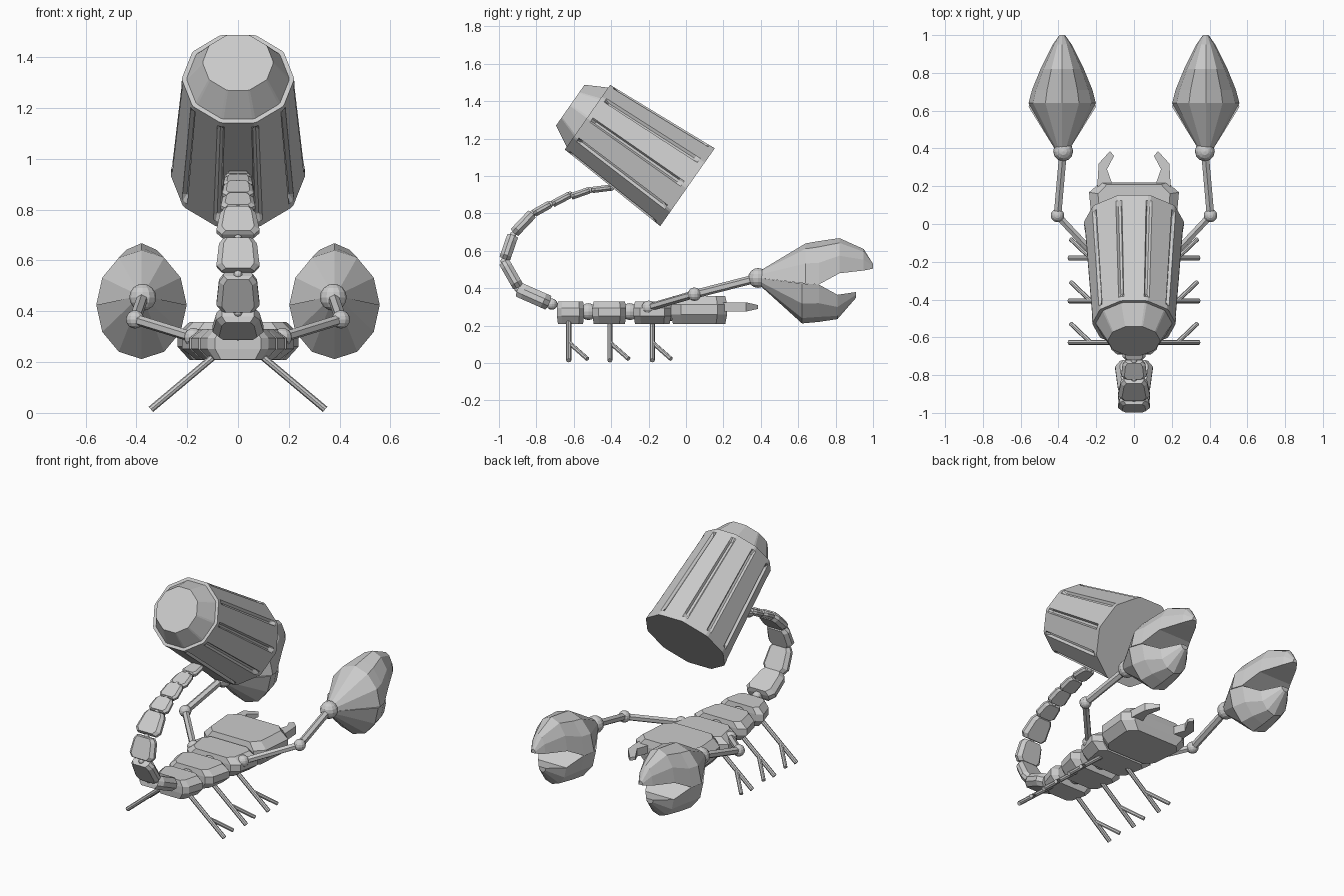
import bpy
import bmesh
from math import atan2, cos, pi, radians, sin
from mathutils import Matrix, Vector

cube = bpy.data.objects.get("Cube")
if cube:
    bpy.data.objects.remove(cube, do_unlink=True)

grey = bpy.data.materials.new("light_grey")
grey.use_nodes = True
colour = (0.6, 0.6, 0.6, 1)
grey.diffuse_color = colour
grey.node_tree.nodes["Principled BSDF"].inputs["Base Color"].default_value = colour


def finish(name, bm, matrix=None):
    """Turn a bmesh into a flat-shaded grey object."""
    if matrix:
        bm.transform(matrix)
    bmesh.ops.recalc_face_normals(bm, faces=bm.faces)
    mesh = bpy.data.meshes.new(name)
    bm.to_mesh(mesh)
    bm.free()
    mesh.materials.append(grey)
    obj = bpy.data.objects.new(name, mesh)
    bpy.context.collection.objects.link(obj)
    return obj


def loft(name, rings, matrix=None):
    """Skin a list of equal-length point rings and cap both ends."""
    bm = bmesh.new()
    loops = [[bm.verts.new(p) for p in ring] for ring in rings]
    for a, b in zip(loops, loops[1:]):
        for i in range(len(a)):
            j = (i + 1) % len(a)
            bm.faces.new((a[i], a[j], b[j], b[i]))
    bm.faces.new(loops[0])
    bm.faces.new(loops[-1])
    return finish(name, bm, matrix)


def ball(name, centre, radius):
    bm = bmesh.new()
    bmesh.ops.create_uvsphere(bm, u_segments=12, v_segments=8, radius=radius)
    return finish(name, bm, Matrix.Translation(centre))


def rod(name, start, end, radius, sides=8):
    start, end = Vector(start), Vector(end)
    bm = bmesh.new()
    bmesh.ops.create_cone(bm, cap_ends=True, segments=sides, radius1=radius,
                          radius2=radius, depth=(end - start).length)
    turn = (end - start).to_track_quat('Z', 'Y').to_matrix().to_4x4()
    return finish(name, bm, Matrix.Translation((start + end) / 2) @ turn)


def plate(name, start, end, w0, w1, thick, inset=0.75):
    """Eight-sided armour plate between two (y, z) points."""
    (y0, z0), (y1, z1) = start, end
    half = Vector((y1 - y0, z1 - z0)).length / 2
    cut = half * 0.35
    outline = [(w0 * 0.75, -half), (w0, cut - half), (w1, half - cut), (w1 * 0.75, half)]
    outline += [(-x, y) for x, y in reversed(outline)]
    levels = [(-0.5, inset, 0.93), (-0.15, 1, 1), (0.2, 1, 1), (0.5, inset, 0.93)]
    rings = [[(x * sx, y * sy, thick * h) for x, y in outline] for h, sx, sy in levels]
    place = Matrix.Translation((0, (y0 + y1) / 2, (z0 + z1) / 2))
    return loft(name, rings, place @ Matrix.Rotation(atan2(z1 - z0, y1 - y0), 4, 'X'))


# Ten-sided canister with a groove along each corner and a tapered end cap
def canister_ring(radius, z, groove=0.0):
    corners = [Vector((cos(i * pi / 5), sin(i * pi / 5), 0)) * radius for i in range(10)]
    ring = []
    for i, corner in enumerate(corners):
        before, after = corners[i - 1], corners[(i + 1) % 10]
        ring += [corner.lerp(before, 0.11),
                 corner.lerp(before, 0.05) * (1 - groove / radius),
                 corner.lerp(after, 0.05) * (1 - groove / radius),
                 corner.lerp(after, 0.11)]
    return [p + Vector((0, 0, z)) for p in ring]


length, wide, narrow = 0.653, 0.267, 0.222
rings = []
for t, groove in [(0, 0), (0.05, 0), (0.09, 0.018), (0.92, 0.018), (0.96, 0), (1, 0)]:
    rings.append(canister_ring(wide + (narrow - wide) * t, length * t, groove))
rings += [canister_ring(0.203, length), canister_ring(0.14, length + 0.112)]
loft("canister", rings,
     Matrix.Translation((0, 0.008, 0.94)) @ Matrix.Rotation(radians(55), 4, 'X'))

# Body plates and head
plate("rear_body_plate", (-0.69, 0.27), (-0.545, 0.27), 0.12, 0.15, 0.12)
plate("middle_body_plate", (-0.5, 0.27), (-0.32, 0.27), 0.155, 0.185, 0.12)
plate("front_body_plate", (-0.28, 0.27), (-0.08, 0.27), 0.19, 0.22, 0.12)
plate("head", (-0.08, 0.283), (0.22, 0.283), 0.22, 0.238, 0.15, 0.8)
for y, z, r in [(-0.717, 0.315, 0.03), (-0.522, 0.275, 0.045),
                (-0.3, 0.275, 0.045), (-0.08, 0.275, 0.05)]:
    ball("body_joint", (0, y, z), r)

# Curled tail: start, end, half widths and thickness of each plate
tail = [
    ((-0.73, 0.32), (-0.9, 0.395), 0.1, 0.085, 0.08),
    ((-0.895, 0.405), (-0.975, 0.545), 0.085, 0.075, 0.06),
    ((-0.97, 0.555), (-0.925, 0.685), 0.085, 0.075, 0.06),
    ((-0.92, 0.695), (-0.82, 0.8), 0.085, 0.07, 0.055),
    ((-0.815, 0.8), (-0.725, 0.85), 0.068, 0.06, 0.042),
    ((-0.715, 0.85), (-0.62, 0.9), 0.062, 0.055, 0.038),
    ((-0.615, 0.89), (-0.515, 0.925), 0.058, 0.052, 0.036),
    ((-0.505, 0.925), (-0.4, 0.938), 0.053, 0.045, 0.033),
]
for i, part in enumerate(tail):
    plate(f"tail_plate_{i + 1}", *part)
    ball("tail_joint", (0, *part[1]), 0.017)

# Claw jaws: y, flat edge height, outer edge height, half width
upper_jaw = [
    (0.39, 0.455, 0.49, 0.035), (0.64, 0.425, 0.64, 0.178),
    (0.71, 0.42, 0.652, 0.16), (0.82, 0.48, 0.668, 0.115),
    (0.95, 0.495, 0.61, 0.05), (1.0, 0.505, 0.53, 0.015),
]
lower_jaw = [
    (0.39, 0.455, 0.42, 0.035), (0.62, 0.425, 0.212, 0.178),
    (0.71, 0.42, 0.22, 0.155), (0.81, 0.365, 0.235, 0.1),
    (0.91, 0.38, 0.35, 0.025),
]


def jaw(name, sections, x):
    arc = [i * pi / 6 for i in range(7)]
    loft(name, [[(x + w * cos(a), y, base + (edge - base) * sin(a)) for a in arc]
                for y, base, edge, w in sections])


# Curved mouth pincer outline
pincer = [(0.196, 0.17), (0.187, 0.32), (0.127, 0.386),
          (0.106, 0.36), (0.143, 0.29), (0.1, 0.17)]

# Limbs repeated on both sides
for side, s in (("left", 1), ("right", -1)):
    # Legs with a forward-pointing side branch
    for n, y in (("rear", -0.627), ("middle", -0.407), ("front", -0.18)):
        rod(f"{side}_{n}_leg", (s * 0.08, y, 0.235), (s * 0.343, y, 0.014), 0.0135)
        rod(f"{side}_{n}_leg_branch", (s * 0.23, y, 0.11), (s * 0.335, y + 0.1, 0.022), 0.012)

    # Jointed arm
    shoulder, elbow, wrist = (s * 0.175, -0.2, 0.297), (s * 0.405, 0.045, 0.368), (s * 0.375, 0.385, 0.455)
    ball(f"{side}_shoulder", shoulder, 0.037)
    ball(f"{side}_elbow", elbow, 0.036)
    ball(f"{side}_wrist", wrist, 0.053)
    rod(f"{side}_upper_arm", shoulder, elbow, 0.021, 6)
    rod(f"{side}_forearm", elbow, wrist, 0.023, 6)

    # Claw
    jaw(f"{side}_upper_jaw", upper_jaw, s * 0.38)
    jaw(f"{side}_lower_jaw", lower_jaw, s * 0.38)

    # Mouth pincer
    loft(f"{side}_mouth_pincer",
         [[(s * x, y, 0.3 + d * (0.025 if y < 0.34 else 0.01)) for x, y in pincer]
          for d in (-1, 1)])
